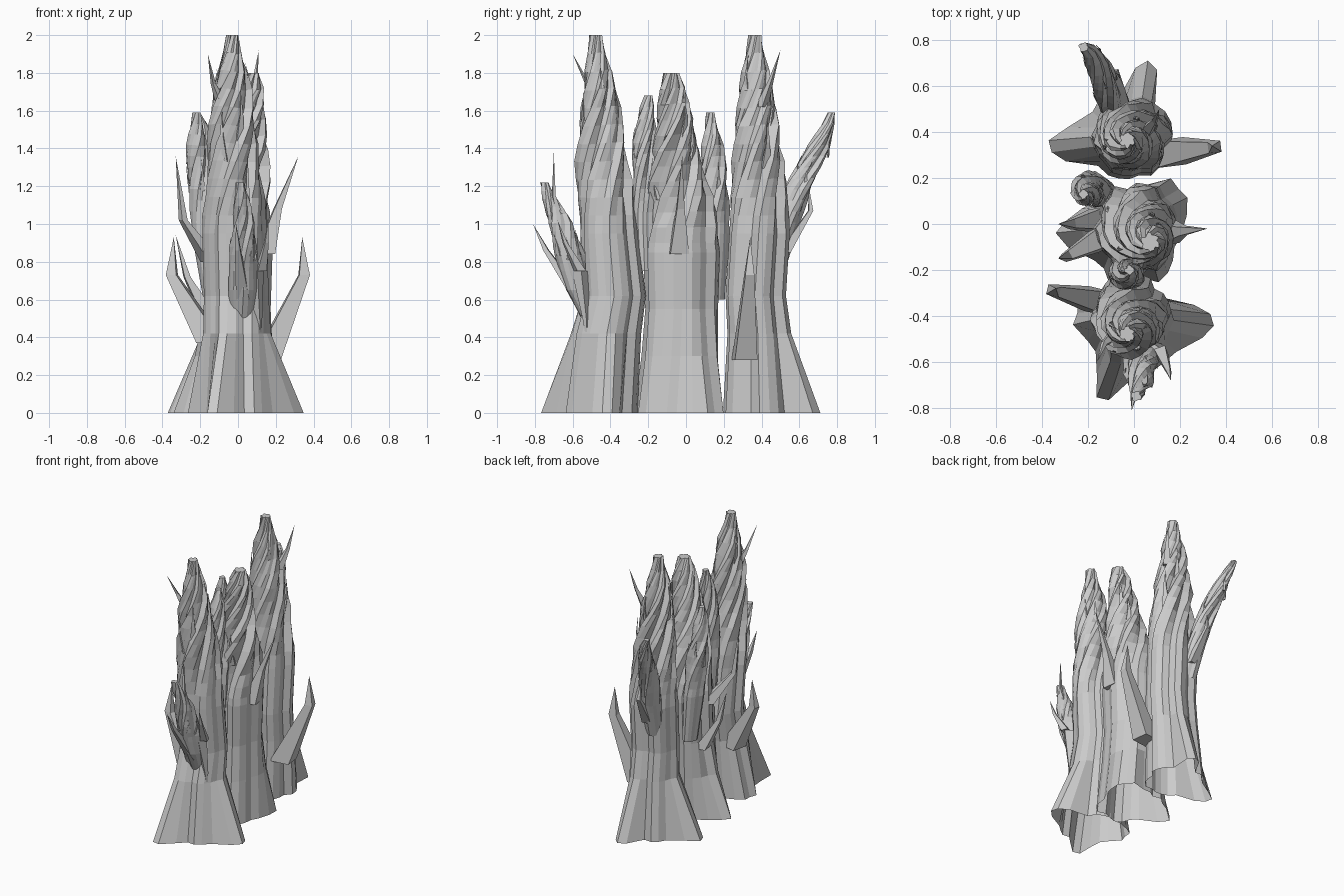
import bpy, math, random
from mathutils import Vector

random.seed(4)


def make(name, verts, faces):
    me = bpy.data.meshes.new(name)
    me.from_pydata(verts, [], faces)
    me.update()
    ob = bpy.data.objects.new(name, me)
    bpy.context.collection.objects.link(ob)
    return ob


def sample(path, z):
    for a, b in zip(path, path[1:]):
        if z <= b[0]:
            t = (z - a[0]) / (b[0] - a[0])
            return [p + (q - p) * t for p, q in zip(a, b)]
    return list(path[-1])


def spire(name, path, twist_z, twist, folds=6, roots=(), thorns=5):
    """Loft of pleated rings; path rows are (z, x, y, rx, ry).
    Straight pleats below twist_z, spiralling ever faster above it."""
    n = folds * 4
    top = path[-1][0]
    zs = [p[0] for p in path if p[0] < twist_z]
    steps = 11
    zs += [twist_z + (top - twist_z) * i / steps for i in range(steps + 1)]
    pleat = [random.uniform(0.93, 1.07) for _ in range(n)]
    # uneven folds: every fold has its own depth
    fold = [random.uniform(0.5, 1.4) for _ in range(folds)]
    saw = (0.1, 0.05, -0.05, -0.2)
    verts, faces = [], []
    for k, z in enumerate(zs):
        _, x, y, rx, ry = sample(path, z)
        u = max(0, (z - twist_z) / (top - twist_z))
        turn = twist * u ** 1.7
        for i in range(n):
            a = 2 * math.pi * i / n + turn
            depth = min(1, 0.5 + u * 1.5)
            s = 1 + (saw[i % 4] * fold[i // 4] + pleat[i] - 1) * depth
            if u > 0 and k < len(zs) - 1:
                s *= random.uniform(0.95, 1.05)
            px, py = rx * s * math.cos(a), ry * s * math.sin(a)
            # broad flat roots fade out with height
            fade = max(0, 1 - z / 0.47) ** 1.2
            for ang, reach, spread in roots:
                d = math.atan2(math.sin(a - ang), math.cos(a - ang))
                g = math.exp(-(d / spread) ** 4) * reach * fade
                px += g * math.cos(ang)
                py += g * math.sin(ang)
            # the crown ends in a slightly tilted rim
            tilt = 0.1 * rx * u * math.sin(a * 2) if k < len(zs) - 1 else 0
            verts.append((x + px, y + py, z + tilt))
        if k:
            o, q = (k - 1) * n, k * n
            for i in range(n):
                j = (i + 1) % n
                faces.append((o + i, o + j, q + j, q + i))
    last = (len(zs) - 1) * n
    faces.append(tuple(range(last, last + n)))
    make(name, verts, faces)
    # splinters peeling from the twisted crown
    for t in range(thorns):
        z = twist_z + (top - twist_z) * random.uniform(0.25, 0.85)
        _, x, y, rx, ry = sample(path, z)
        a = 2.4 * t + random.random()
        c, s = math.cos(a), math.sin(a)
        h = (top - twist_z) * 0.13
        _, x2, y2, rx2, ry2 = sample(path, min(top, z + h))
        blade(name + "_splinter",
              [(x + c * rx * 0.85, y + s * ry * 0.85, z - h),
               (x + c * rx * 1.05, y + s * ry * 1.05, z),
               (x2 + c * rx2 * 1.15, y2 + s * ry2 * 1.15, z + h)],
              rx * 0.4, rx * 0.15)


def blade(name, pts, width, thick):
    """Four sided thorn: base, elbow, tip."""
    p = [Vector(v) for v in pts]
    out = p[1] - p[0]
    out.z = 0
    out.normalize()
    side = Vector((-out.y, out.x, 0))
    verts = []
    for v, f in ((p[0], 1.0), (p[1], 0.4)):
        for a, b in ((-1, -1), (1, -1), (1, 1), (-1, 1)):
            verts.append(v + side * a * width * f / 2 + out * b * thick * f / 2)
    verts.append(p[2])
    faces = [(3, 2, 1, 0)]
    for i in range(4):
        j = (i + 1) % 4
        faces += [(i, j, 4 + j, 4 + i), (4 + i, 4 + j, 8)]
    make(name, verts, faces)


R = math.radians

# three main trunks
spire("front_trunk", [
    (0, -0.01, -0.46, 0.19, 0.20), (0.42, -0.01, -0.42, 0.165, 0.18),
    (0.62, -0.01, -0.38, 0.165, 0.165), (1.0, -0.02, -0.41, 0.165, 0.15),
    (1.25, -0.025, -0.43, 0.14, 0.14), (1.5, -0.03, -0.445, 0.12, 0.115),
    (1.7, -0.03, -0.455, 0.092, 0.085), (1.83, -0.03, -0.465, 0.07, 0.065),
    (1.92, -0.03, -0.475, 0.042, 0.042), (2.0, -0.03, -0.48, 0.032, 0.032)],
    0.95, R(200),
    roots=[(R(6), 0.16, 0.55), (R(245), 0.12, 0.4), (R(160), 0.08, 0.5)])
spire("middle_trunk", [
    (0, 0.0, -0.05, 0.2, 0.22), (0.3, 0.0, -0.03, 0.18, 0.2),
    (0.55, 0.0, -0.02, 0.17, 0.19), (0.85, 0.01, -0.02, 0.17, 0.2),
    (1.1, 0.01, -0.02, 0.155, 0.17), (1.35, 0.02, -0.05, 0.125, 0.12),
    (1.55, 0.04, -0.06, 0.095, 0.09), (1.7, 0.06, -0.07, 0.072, 0.07),
    (1.8, 0.07, -0.08, 0.038, 0.038)], 0.9, R(210),
    roots=[(R(175), 0.13, 0.45), (R(42), 0.09, 0.5)])
spire("back_trunk", [
    (0, -0.02, 0.39, 0.18, 0.2), (0.42, -0.01, 0.38, 0.165, 0.165),
    (0.62, -0.01, 0.365, 0.165, 0.16), (0.95, -0.01, 0.385, 0.17, 0.16),
    (1.25, -0.015, 0.38, 0.14, 0.135), (1.5, -0.02, 0.37, 0.12, 0.115),
    (1.7, -0.03, 0.37, 0.092, 0.088), (1.83, -0.03, 0.37, 0.07, 0.067),
    (1.92, -0.03, 0.365, 0.042, 0.042), (2.0, -0.03, 0.365, 0.032, 0.032)],
    0.95, R(200),
    roots=[(R(189), 0.17, 0.5), (R(75), 0.12, 0.42)])

# slender side spires and leaning branches
spire("left_side_spire", [
    (0.6, -0.13, 0.14, 0.05, 0.06), (0.95, -0.17, 0.15, 0.07, 0.075),
    (1.25, -0.2, 0.15, 0.065, 0.07), (1.45, -0.22, 0.14, 0.05, 0.05),
    (1.54, -0.22, 0.13, 0.03, 0.03), (1.59, -0.22, 0.13, 0.02, 0.02)],
    0.95, R(170), 4, thorns=4)
spire("inner_spire", [
    (0.75, -0.03, -0.2, 0.06, 0.06), (1.1, -0.03, -0.21, 0.08, 0.07),
    (1.4, -0.03, -0.22, 0.07, 0.065), (1.58, -0.02, -0.21, 0.045, 0.045),
    (1.68, -0.02, -0.2, 0.02, 0.02)], 1.0, R(170), 4, thorns=4)
spire("front_branch", [
    (0.48, 0.02, -0.5, 0.06, 0.04), (0.65, 0.03, -0.56, 0.075, 0.07),
    (0.85, 0.03, -0.62, 0.07, 0.075), (1.02, 0.03, -0.67, 0.055, 0.06),
    (1.13, 0.02, -0.72, 0.035, 0.035), (1.22, 0.01, -0.75, 0.022, 0.022)],
    0.75, R(140), 4, thorns=5)
spire("back_branch", [
    (0.75, -0.07, 0.46, 0.06, 0.06), (1.0, -0.09, 0.53, 0.065, 0.07),
    (1.2, -0.12, 0.595, 0.06, 0.07), (1.4, -0.16, 0.695, 0.05, 0.06),
    (1.52, -0.19, 0.75, 0.032, 0.035), (1.59, -0.22, 0.77, 0.02, 0.02)],
    0.95, R(140), 4, thorns=5)

# large curved thorns: base, elbow, tip, width, thickness
for pts, w, t in [
    ([(0.15, 0.31, 0.28), (0.35, 0.335, 0.73), (0.34, 0.34, 0.93)], 0.12, 0.14),
    ([(-0.14, -0.34, 0.37), (-0.35, -0.29, 0.73), (-0.34, -0.28, 0.93)], 0.11, 0.14),
    ([(0.14, -0.04, 0.84), (0.21, -0.03, 1.08), (0.32, -0.02, 1.36)], 0.1, 0.1),
    ([(-0.14, -0.06, 0.8), (-0.29, -0.14, 1.02), (-0.33, -0.15, 1.36)], 0.1, 0.08),
    ([(-0.15, 0.02, 0.5), (-0.27, 0.0, 0.72), (-0.33, 0.0, 0.94)], 0.1, 0.08),
    ([(0.03, -0.56, 0.6), (0.0, -0.74, 0.86), (-0.01, -0.81, 1.0)], 0.07, 0.07),
    ([(0.12, -0.56, 0.75), (0.15, -0.64, 0.9), (0.16, -0.68, 1.02)], 0.05, 0.05),
    ([(0.04, -0.66, 1.0), (0.05, -0.7, 1.15), (0.05, -0.7, 1.38)], 0.05, 0.04),
    ([(-0.06, 0.52, 0.85), (-0.08, 0.66, 1.07), (-0.09, 0.65, 1.2)], 0.07, 0.06),
    ([(-0.08, -0.48, 1.62), (-0.13, -0.52, 1.74), (-0.16, -0.6, 1.9)], 0.05, 0.05),
    ([(0.05, 0.4, 1.62), (0.09, 0.45, 1.76), (0.11, 0.5, 1.92)], 0.05, 0.05),
]:
    blade("curved_thorn", pts, w, t)

# root strip running down the trunk below the front branch
blade("front_root_strip", [(0.09, -0.56, 0.75), (0.11, -0.53, 0.5), (0.12, -0.52, 0.34)], 0.07, 0.06)
